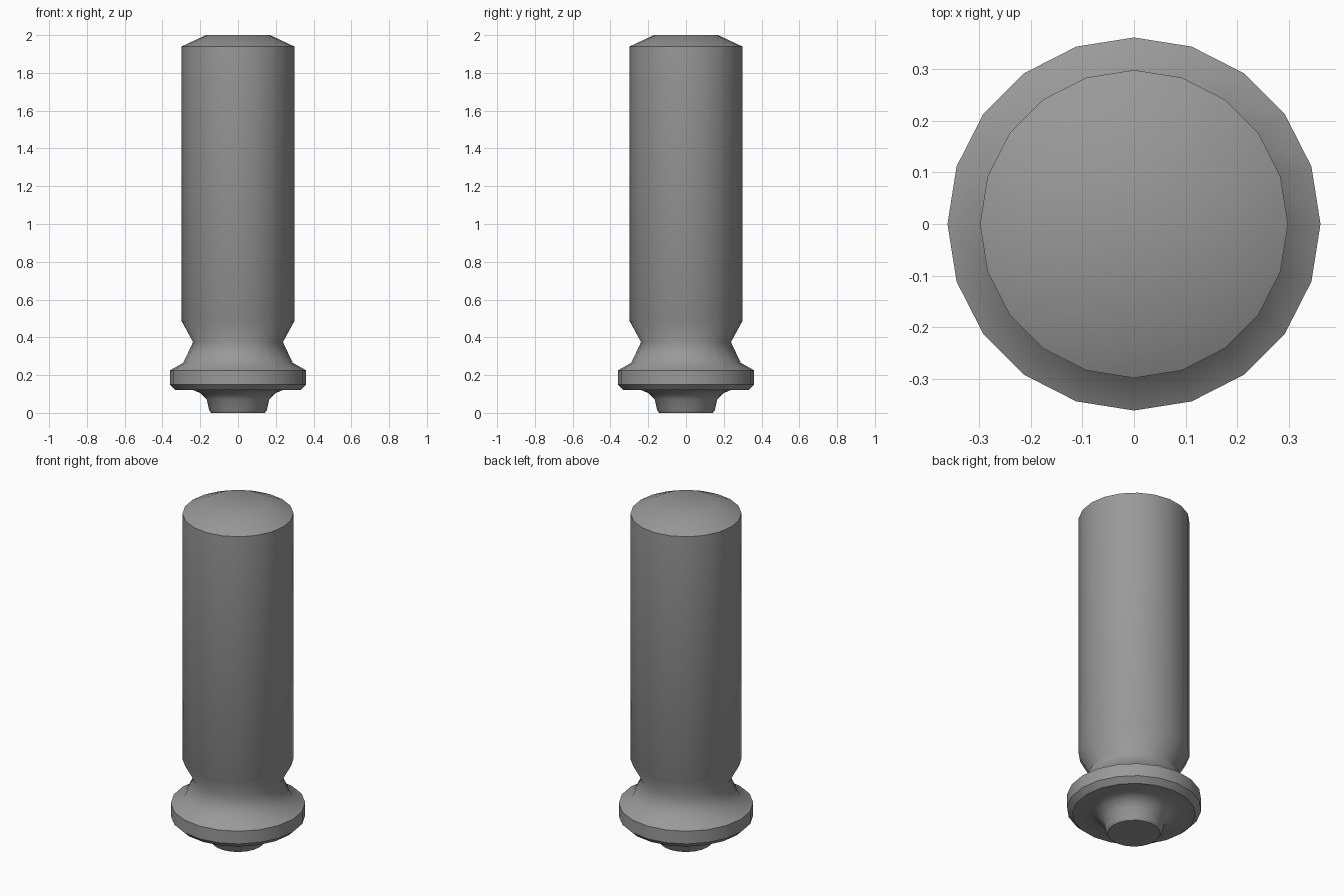
import bpy
import bmesh
import math

cube = bpy.data.objects.get("Cube")
if cube:
    bpy.data.objects.remove(cube, do_unlink=True)

SIDES = 20

# One plain grey for the whole pin
grey = bpy.data.materials.new("plain_grey")
grey.use_nodes = True
colour = (0.32, 0.32, 0.32, 1.0)
grey.diffuse_color = colour
grey.node_tree.nodes["Principled BSDF"].inputs["Base Color"].default_value = colour

# Turned profile from bottom to top: radius, height, crisp edge
profile = [
    (0.142, 0.0, True),      # tip
    (0.153, 0.015, False),
    (0.165, 0.07, False),
    (0.200, 0.105, False),   # fillet under the flange
    (0.235, 0.12, False),
    (0.330, 0.12, True),     # flange underside
    (0.361, 0.15, True),
    (0.361, 0.225, True),    # flange rim
    (0.290, 0.265, False),
    (0.238, 0.375, False),   # neck
    (0.298, 0.485, False),   # shaft
    (0.298, 1.94, True),
    (0.170, 2.0, False),     # domed cap
]

bm = bmesh.new()
rings = []
for radius, z, _ in profile:
    rings.append([bm.verts.new((radius * math.cos(math.tau * i / SIDES),
                                radius * math.sin(math.tau * i / SIDES), z))
                  for i in range(SIDES)])

# Walls between neighbouring rings
for low, high in zip(rings, rings[1:]):
    for i in range(SIDES):
        j = (i + 1) % SIDES
        bm.faces.new((low[i], low[j], high[j], high[i]))

# End caps
bm.faces.new(rings[0][::-1])
bm.faces.new(rings[-1])

for face in bm.faces:
    face.smooth = True

# Crisp rings
for ring, (_, _, crisp) in zip(rings, profile):
    if crisp:
        for i in range(SIDES):
            bm.edges.get((ring[i], ring[(i + 1) % SIDES])).smooth = False

mesh = bpy.data.meshes.new("flanged_pin")
bm.to_mesh(mesh)
bm.free()
mesh.materials.append(grey)
pin = bpy.data.objects.new("flanged_pin", mesh)
bpy.context.collection.objects.link(pin)
